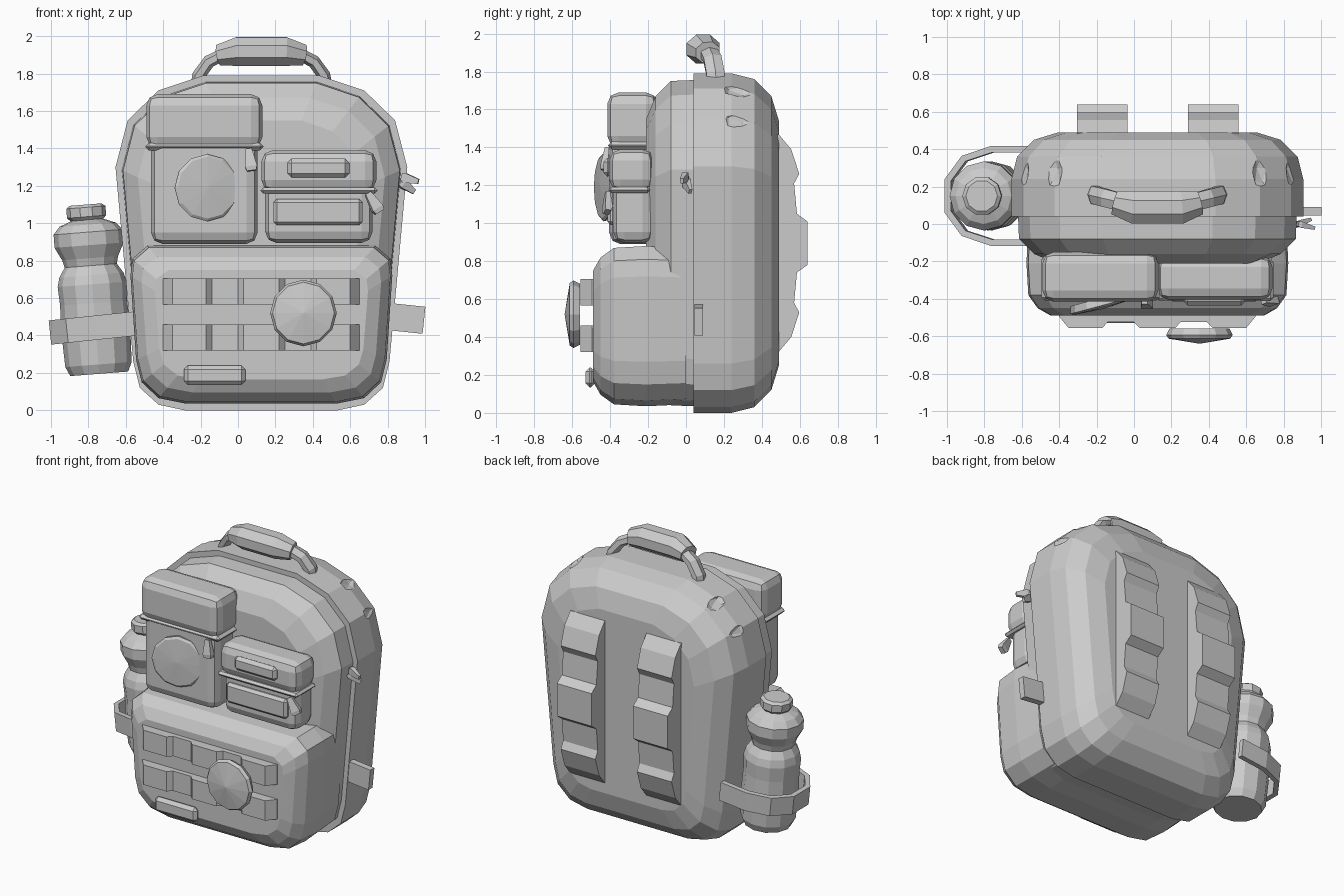
import bpy, bmesh, math
from mathutils import Vector

if "Cube" in bpy.data.objects:
    bpy.data.objects.remove(bpy.data.objects["Cube"])

CX = 0.125  # centre line of the bag


def finish(name, bm, loc=(0, 0, 0), rot=(0, 0, 0)):
    bmesh.ops.remove_doubles(bm, verts=bm.verts, dist=1e-5)
    bmesh.ops.recalc_face_normals(bm, faces=bm.faces)
    me = bpy.data.meshes.new(name)
    bm.to_mesh(me)
    bm.free()
    ob = bpy.data.objects.new(name, me)
    bpy.context.collection.objects.link(ob)
    ob.location = loc
    ob.rotation_euler = [math.radians(a) for a in rot]
    return ob


def loft(name, rings, loc=(0, 0, 0), rot=(0, 0, 0)):
    """Skin a list of equal-length point rings and cap both ends."""
    bm = bmesh.new()
    rows = [[bm.verts.new(p) for p in r] for r in rings]
    n = len(rows[0])
    for a, b in zip(rows, rows[1:]):
        for i in range(n):
            j = (i + 1) % n
            bm.faces.new((a[i], a[j], b[j], b[i]))
    bm.faces.new(rows[0])
    bm.faces.new(rows[-1])
    return finish(name, bm, loc, rot)


def lathe(name, profile, n, loc, rot=(0, 0, 0)):
    rings = [[(max(r, 1e-3) * math.cos(math.tau * i / n), max(r, 1e-3) * math.sin(math.tau * i / n), h)
              for i in range(n)] for r, h in profile]
    return loft(name, rings, loc, rot)


def shell(name, half, layers):
    """Mirror a half outline about the centre line and stack inset copies along y."""
    outline = half + [(-x, z) for x, z in reversed(half)]
    w = max(x for x, z in half)
    zs = [z for x, z in half]
    mid, h = (max(zs) + min(zs)) / 2, (max(zs) - min(zs)) / 2
    return loft(name, [[(CX + x * (1 - i / w), y, mid + (z - mid) * (1 - i / h)) for x, z in outline]
                       for y, i in layers])


def box(name, x, y, z, bevel=0.0, seg=1, rot=(0, 0, 0)):
    """Box from ranges, with optional bevelled edges."""
    bm = bmesh.new()
    bmesh.ops.create_cube(bm, size=1)
    size = [r[1] - r[0] for r in (x, y, z)]
    for v in bm.verts:
        v.co = [c * s for c, s in zip(v.co, size)]
    if bevel:
        bmesh.ops.bevel(bm, geom=bm.edges[:], offset=bevel, segments=seg, profile=0.5, affect='EDGES')
    return finish(name, bm, [(r[0] + r[1]) / 2 for r in (x, y, z)], rot)


def prism(name, pts, axis, lo, hi):
    """Extrude a 2D profile along x (points are y, z) or z (points are x, y)."""
    place = (lambda p, t: (t, p[0], p[1])) if axis == 'x' else (lambda p, t: (p[0], p[1], t))
    return loft(name, [[place(p, t) for p in pts] for t in (lo, hi)])


def tube(name, path, radii, n=8):
    """Tube along a path in a near-xz plane; radii are (along y, in plane)."""
    pts = [Vector(p) for p in path]
    rings = []
    for i, p in enumerate(pts):
        t = (pts[min(i + 1, len(pts) - 1)] - pts[max(i - 1, 0)]).normalized()
        u = t.cross(Vector((0, 1, 0))).normalized()
        v = u.cross(t)
        a, b = radii[i]
        rings.append([p + v * a * math.cos(math.tau * (k + .5) / n) + u * b * math.sin(math.tau * (k + .5) / n)
                      for k in range(n)])
    return loft(name, rings)


# Main bag: rear shell, seam step and front shell
body = shell("bag_body",
             [(.41, 0), (.55, .03), (.65, .12), (.685, .26), (.78, 1.3), (.715, 1.55), (.55, 1.71), (.31, 1.79)],
             [(.49, .25), (.45, .12), (.36, .03), (.24, 0), (.04, 0), (.04, .035),
              (-.08, .04), (-.16, .12), (-.21, .24)])

# Shallow dents on the upper shoulders
for s in (-1, 1):
    for x, z, tilt in ((.735, 1.55, 62), (.56, 1.715, 35)):
        cut = lathe("dent_cutter", [(0, -.05), (.7, -.03), (1, 0), (.7, .03), (0, .05)], 6,
                    (CX + s * x, .3, z), (0, s * tilt, 0))
        cut.scale = (.07, .125, 1)
        cut.hide_render = True
        m = body.modifiers.new("dent", 'BOOLEAN')
        m.operation, m.object, m.solver = 'DIFFERENCE', cut, 'EXACT'
        bpy.context.view_layer.objects.active = body
        bpy.ops.object.modifier_apply(modifier=m.name)
        bpy.data.objects.remove(cut)

# Large lower front pocket
shell("front_pocket",
      [(.40, .035), (.55, .065), (.64, .15), (.67, .27), (.70, .72), (.69, .81), (.61, .88)],
      [(0, .01), (-.21, 0), (-.38, .01), (-.45, .06), (-.49, .13)])

# Back pads
pad = [(.47, 1.467), (.49, 1.467), (.555, 1.39), (.597, 1.26), (.57, 1.21), (.585, 1.05), (.64, 1.01)]
pad += [(y, 1.79 - z) for y, z in reversed(pad)]
for side, x in (("left", -.305), ("right", .29)):
    prism("back_pad_" + side, pad, 'x', x, x + .27)

# Carry handle: thin strap with a thick grip
strap = [(-.345, .16, 1.73), (-.335, .155, 1.79), (-.28, .14, 1.865), (-.19, .115, 1.91)]
strap += [(-x, y, z) for x, y, z in reversed(strap)]
tube("handle_strap", [(CX + x, y, z) for x, y, z in strap], [(.055, .035)] * 8, 6)
grip = [(-.225, .115, 1.90), (-.13, .09, 1.918), (.13, .09, 1.918), (.225, .115, 1.90)]
tube("handle_grip", [(CX + x, y, z) for x, y, z in grip],
     [(.07, .06), (.095, .083), (.095, .083), (.07, .06)])

# Tall pouch with lid and round patch
box("tall_pouch", (-.465, .105), (-.405, -.15), (.89, 1.46), .06, 2)
box("tall_pouch_lid", (-.49, .13), (-.415, -.15), (1.40, 1.69), .06, 2)
box("tall_pouch_lid_rim", (-.495, .135), (-.41, -.17), (1.39, 1.43), .018)
lathe("tall_pouch_patch", [(.17, 0), (.18, .04), (.165, .05), (0, .06)], 12, (-.175, -.395, 1.19), (90, 0, 15))

# Small pouch with lid and two plates
box("small_pouch", (.145, .72), (-.385, -.17), (.895, 1.24), .06, 2)
box("small_pouch_lid", (.125, .74), (-.405, -.17), (1.17, 1.39), .06, 2)
box("small_pouch_lid_rim", (.12, .745), (-.41, -.19), (1.16, 1.19), .014)
box("small_pouch_badge", (.265, .595), (-.435, -.39), (1.245, 1.345), .022)
box("small_pouch_panel", (.19, .665), (-.415, -.37), (.99, 1.13), .018)

# Webbing rows on the lower pocket
web = [(-.40, -.48), (-.40, -.495), (-.35, -.556), (-.17, -.556), (-.14, -.524), (0, -.524), (.03, -.556)]
web += [(.25 - x, y) for x, y in reversed(web)]
for i, z in enumerate((.32, .565)):
    prism("webbing_%d" % (i + 1), web, 'z', z, z + .14)

# Round badge and lower label on the pocket
lathe("round_badge", [(.16, 0), (.178, .035), (.165, .055), (0, .082)], 12, (.35, -.558, .52), (90, 0, 0))
box("pocket_label", (-.29, .04), (-.53, -.48), (.135, .24), .022)

# Zip pulls
for name, loc, rot in (("tall_pouch", (.065, -.425, 1.34), (-8, -8, 0)),
                       ("small_pouch", (.725, -.415, 1.11), (-10, -30, 20)),
                       ("side_upper", (.92, -.01, 1.235), (0, 105, -15)),
                       ("side_lower", (.905, .01, 1.195), (0, 125, 20))):
    k = .8 if name.startswith("side") else 1
    w, d, h = .028 * k, .018 * k, .06 * k
    loft(name + "_zip_pull", [[(a * w * f, b * d * f, z * h) for a, b in ((-1, -1), (1, -1), (1, 1), (-1, 1))]
                              for f, z in ((.9, -1), (1.15, -.6), (.6, 1))], loc, rot)

# Side tag
box("side_tag", (.78, .995), (.045, .09), (.42, .565), rot=(0, 6, 0))

# Water bottle, slightly tilted
lathe("bottle", [(.155, 0), (.178, .05), (.185, .24), (.18, .38), (.185, .48), (.172, .53), (.14, .58), (.15, .62),
                 (.185, .69), (.185, .76), (.15, .80), (.075, .83), (.075, .86)], 12, (-.742, .15, .195), (0, -4.5, 0))
lathe("bottle_cap", [(.085, 0), (.105, .02), (.105, .07), (.085, .085)], 10, (-.808, .15, 1.015), (0, -4.5, 0))

# Bottle holder band fixed to the bag side
half = [(.22, .25), (.02, .25), (-.13, .2), (-.215, .085)]
path = half + [(x, -y) for x, y in reversed(half)]
bm = bmesh.new()
cols = [[bm.verts.new((x, y, z)) for z in (-.065, .065)] for x, y in path]
for a, b in zip(cols, cols[1:]):
    bm.faces.new((a[0], b[0], b[1], a[1]))
band = finish("bottle_band", bm, (-.775, .15, .44), (0, -6, 0))
m = band.modifiers.new("thickness", 'SOLIDIFY')
m.thickness, m.offset = .035, 0
